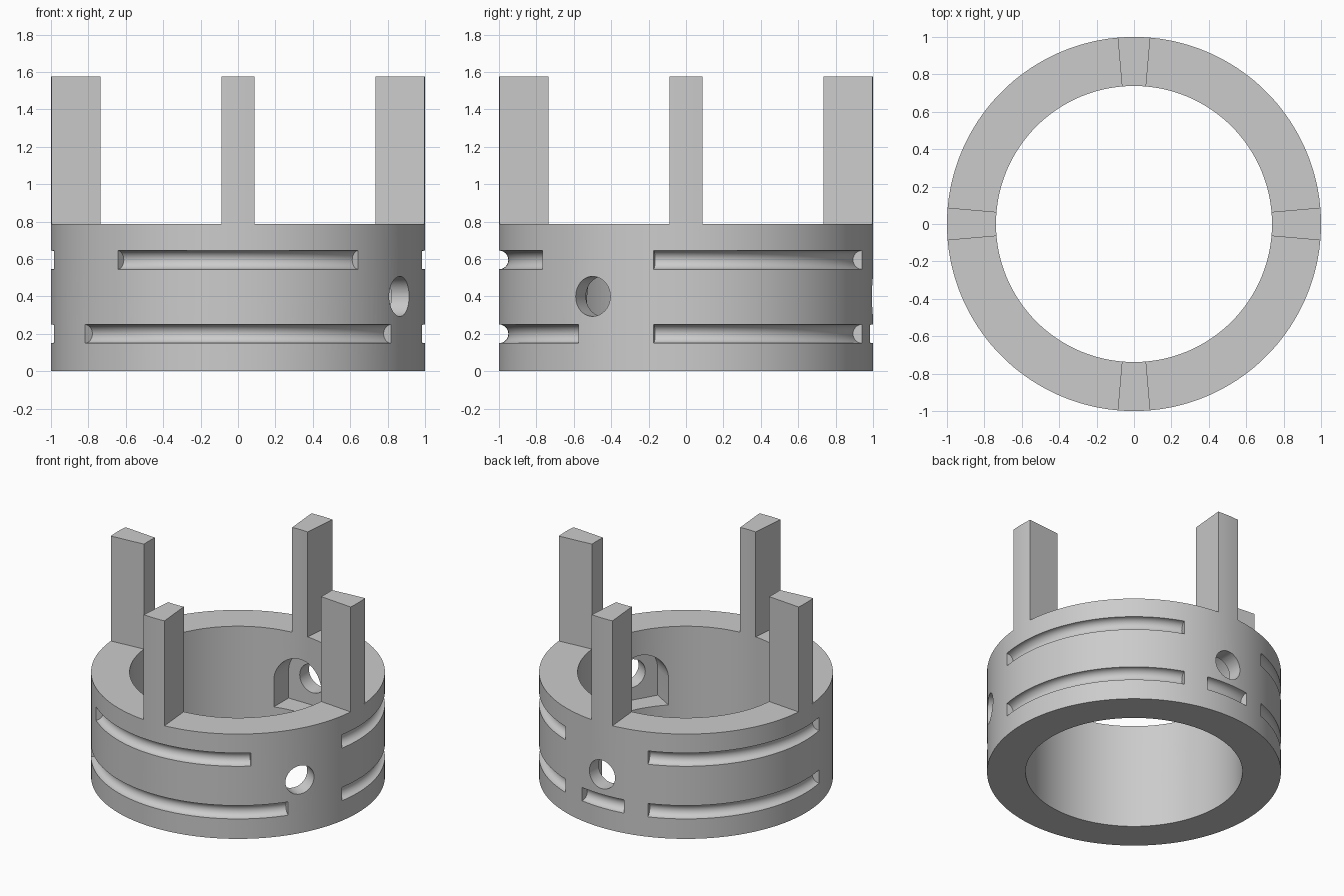
import bpy, bmesh
from math import radians, cos, sin, pi
from mathutils import Matrix

if "Cube" in bpy.data.objects:
    bpy.data.objects.remove(bpy.data.objects["Cube"], do_unlink=True)

OUTER, INNER = 1.0, 0.738
RING_TOP, POST_TOP = 0.787, 1.575
HOLE_Z, HOLE_R = 0.4, 0.107
POCKET_R, POCKET_BACK = 0.2, 0.885
GROOVE_R, LOW_Z, HIGH_Z = 0.05, 0.2, 0.595

grey = bpy.data.materials.new("plain_grey")
grey.use_nodes = True
colour = (0.6, 0.6, 0.6, 1)
grey.diffuse_color = colour
grey.node_tree.nodes["Principled BSDF"].inputs["Base Color"].default_value = colour


def make_object(name, bm):
    bmesh.ops.recalc_face_normals(bm, faces=bm.faces)
    mesh = bpy.data.meshes.new(name)
    bm.to_mesh(mesh)
    bm.free()
    mesh.materials.append(grey)
    obj = bpy.data.objects.new(name, mesh)
    bpy.context.collection.objects.link(obj)
    return obj


def sweep(name, profile, start, end, step=2):
    """Turn a closed (radius, z) profile about z between two angles in degrees."""
    bm = bmesh.new()
    full = end - start >= 360
    count = round((end - start) / step)
    rows = []
    for i in range(count if full else count + 1):
        a = radians(start + i * step)
        rows.append([bm.verts.new((r * cos(a), r * sin(a), z)) for r, z in profile])
    n = len(profile)
    for i in range(count):
        p, q = rows[i], rows[(i + 1) % len(rows)]
        for j in range(n):
            k = (j + 1) % n
            bm.faces.new((p[j], p[k], q[k], q[j]))
    if not full:
        bm.faces.new(rows[0])
        bm.faces.new(rows[-1])
    return make_object(name, bm)


def radial_prism(name, outline, r0, r1, angle):
    """Extrude a (side, z) outline outwards along a radius at an angle."""
    bm = bmesh.new()
    face = bm.faces.new([bm.verts.new((r0, s, z)) for s, z in outline])
    ext = bmesh.ops.extrude_face_region(bm, geom=[face])["geom"]
    bmesh.ops.translate(bm, vec=(r1 - r0, 0, 0),
                        verts=[v for v in ext if isinstance(v, bmesh.types.BMVert)])
    bm.transform(Matrix.Rotation(radians(angle), 4, "Z"))
    return make_object(name, bm)


def arc(radius, cx, cz, start, end, count):
    return [(cx + radius * cos(start + (end - start) * i / count),
             cz + radius * sin(start + (end - start) * i / count))
            for i in range(count + 1)]


def box_profile(z0, z1):
    return [(INNER, z0), (OUTER, z0), (OUTER, z1), (INNER, z1)]


# Ring body
ring = sweep("ring_body", box_profile(0, RING_TOP), 0, 360)

# Round grooves: centre angle, half span, height
cutters = []
grooves = [(a, 40, HIGH_Z) for a in (-90, 30, 150)]
grooves += [(30, 40, LOW_Z), (150, 40, LOW_Z), (-90, 55, LOW_Z), (90, 10, LOW_Z)]
for mid, half, z in grooves:
    profile = arc(GROOVE_R, OUTER, z, 0, 2 * pi, 24)[:-1]
    cutters.append(sweep("groove_cutter", profile, mid - half, mid + half))

# Round holes with arched pockets on the inside
hole = arc(HOLE_R, 0, HOLE_Z, 0, 2 * pi, 40)[:-1]
arch = arc(POCKET_R, 0, HOLE_Z, 0, pi, 24)
arch += [(-POCKET_R, HOLE_Z - POCKET_R), (POCKET_R, HOLE_Z - POCKET_R)]
for angle in (-150, -30, 90):
    cutters.append(radial_prism("pocket_cutter", arch, 0.5, POCKET_BACK, angle))
    cutters.append(radial_prism("hole_cutter", hole, 0.6, 1.2, angle))

# Cut the ring, then drop the cutters
for cutter in cutters:
    mod = ring.modifiers.new("cut", "BOOLEAN")
    mod.operation, mod.solver, mod.object = "DIFFERENCE", "EXACT", cutter
bpy.context.view_layer.update()
cut_mesh = bpy.data.meshes.new_from_object(
    ring.evaluated_get(bpy.context.evaluated_depsgraph_get()))
ring.modifiers.clear()
ring.data = cut_mesh
for cutter in cutters:
    bpy.data.objects.remove(cutter, do_unlink=True)

# Four upright posts
posts = [sweep(name + "_post", box_profile(RING_TOP, POST_TOP), a - 5, a + 5)
         for name, a in (("left", 0), ("back", 90), ("right", 180), ("front", 270))]

# Smooth curved walls, keep edges sharp
bpy.ops.object.select_all(action="DESELECT")
for obj in [ring] + posts:
    obj.select_set(True)
bpy.context.view_layer.objects.active = ring
bpy.ops.object.shade_smooth_by_angle(angle=radians(30))
